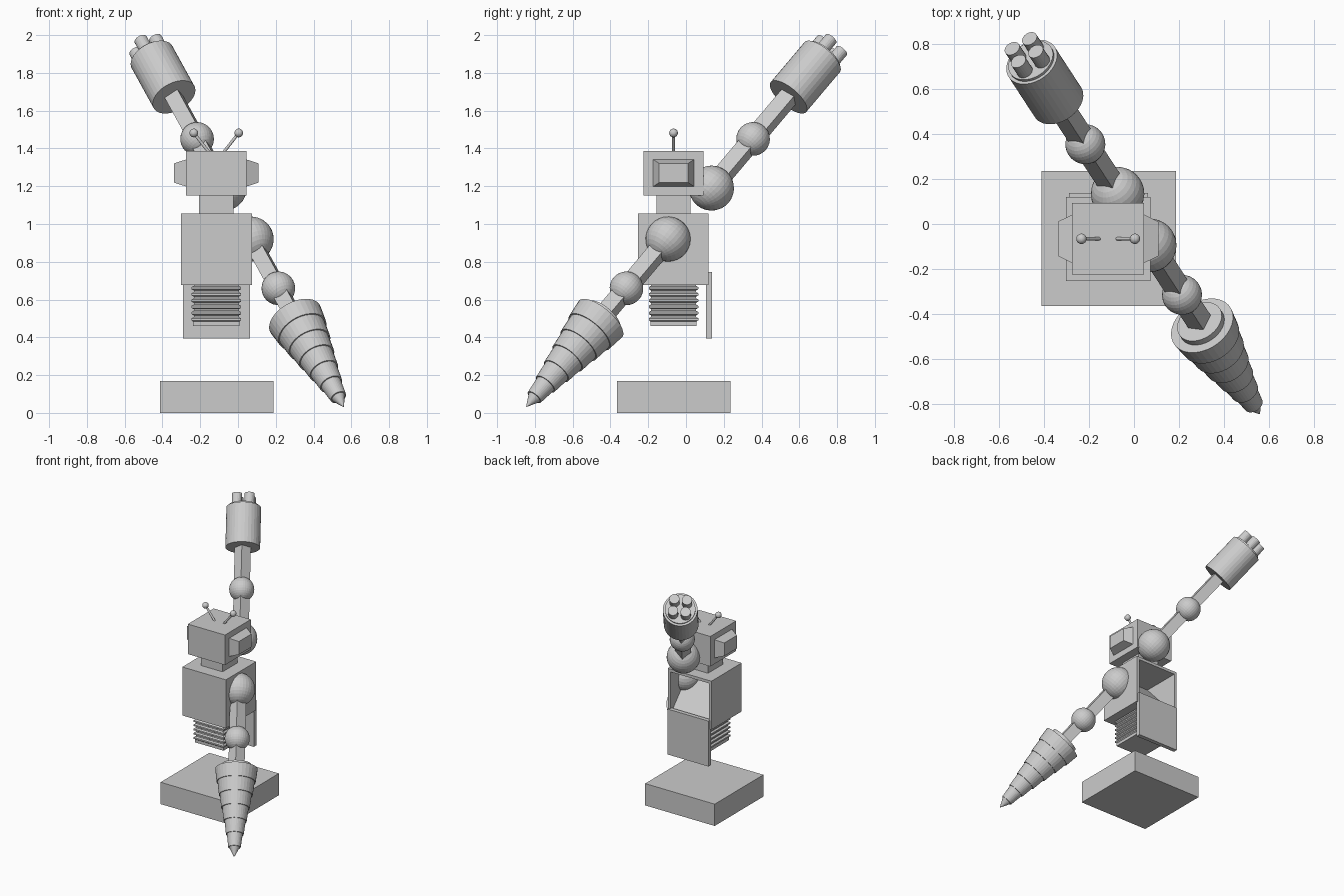
import bpy, bmesh, math
from mathutils import Vector, Matrix

if "Cube" in bpy.data.objects:
    bpy.data.objects.remove(bpy.data.objects["Cube"])

grey = bpy.data.materials.new("plain_grey")
grey.diffuse_color = (0.6, 0.6, 0.6, 1)
grey.use_nodes = True
grey.node_tree.nodes["Principled BSDF"].inputs["Base Color"].default_value = grey.diffuse_color
CX, CY = -0.115, -0.066          # body axis


def finish(name, bm, matrix=None):
    bmesh.ops.recalc_face_normals(bm, faces=bm.faces)
    me = bpy.data.meshes.new(name)
    bm.to_mesh(me)
    bm.free()
    me.materials.append(grey)
    ob = bpy.data.objects.new(name, me)
    if matrix:
        ob.matrix_world = matrix
    bpy.context.collection.objects.link(ob)
    return ob


def loft(name, rings, sides, matrix, turn=0.0):
    """Stack of regular polygons (radius, height) closed by caps."""
    bm = bmesh.new()
    prev = None
    for r, h in rings:
        ring = [bm.verts.new((r * math.cos(turn + 2 * math.pi * i / sides),
                              r * math.sin(turn + 2 * math.pi * i / sides), h))
                for i in range(sides)]
        if prev:
            for i in range(sides):
                j = (i + 1) % sides
                bm.faces.new((prev[i], prev[j], ring[j], ring[i]))
        else:
            bm.faces.new(ring[::-1])
        prev = ring
    bm.faces.new(prev)
    return finish(name, bm, matrix)


def frustum_box(name, lo, hi, inset_y=0, inset_z=0, side=1):
    """Box whose face on the given x side may be smaller."""
    bm = bmesh.new()
    bmesh.ops.create_cube(bm, size=1)
    lo, hi = Vector(lo), Vector(hi)
    for v in bm.verts:
        outer = v.co.x * side > 0
        s = v.co.copy()
        v.co = Vector([(lo[k] + hi[k]) / 2 + s[k] * (hi[k] - lo[k]) for k in range(3)])
        if outer:
            v.co.y -= math.copysign(inset_y, s.y)
            v.co.z -= math.copysign(inset_z, s.z)
    return finish(name, bm)


def ball(name, centre, r, basis=Matrix()):
    bm = bmesh.new()
    bmesh.ops.create_uvsphere(bm, u_segments=32, v_segments=16, radius=r)
    return finish(name, bm, Matrix.Translation(centre) @ basis)


def prism(bm, profile, x0, x1):
    """Extrude a (y, z) outline along x."""
    a = [bm.verts.new((x0, y, z)) for y, z in profile]
    b = [bm.verts.new((x1, y, z)) for y, z in profile]
    n = len(profile)
    bm.faces.new(a)
    bm.faces.new(b[::-1])
    for i in range(n):
        j = (i + 1) % n
        bm.faces.new((a[i], b[i], b[j], a[j]))


# Base slab
frustum_box("base", (-0.412, -0.365, 0), (0.188, 0.235, 0.17))

# Ribbed square waist
rings = [(0.122, 0.46), (0.122, 0.483)]
for i in range(6):
    z = 0.483 + i * 0.033
    rings += [(0.131, z + 0.007), (0.131, z + 0.018), (0.119, z + 0.025), (0.119, z + 0.033)]
loft("ribbed_waist", [(r * math.sqrt(2), z) for r, z in rings], 4,
     Matrix.Translation((CX, CY, 0)), math.pi / 4)

# Torso, open at the back with a sloped inner floor
bm = bmesh.new()
y0, y1, z0, z1, w = -0.253, 0.12, 0.677, 1.055, 0.022
prism(bm, [(y0, z0), (y1, z0), (y1, z0 + w), (y0 + 0.07, z1 - w),
           (y1, z1 - w), (y1, z1), (y0, z1)], -0.303 + w, 0.073 - w)
for x in (-0.303, 0.073 - w):
    prism(bm, [(y0, z0), (y1, z0), (y1, z1), (y0, z1)], x, x + w)
finish("torso", bm)
frustum_box("back_hatch", (-0.29, 0.105, 0.393), (0.063, 0.137, 0.747))

# Neck and head
frustum_box("neck", (CX - 0.092, CY - 0.091, 1.05), (CX + 0.092, CY + 0.091, 1.155))
frustum_box("head", (CX - 0.16, CY - 0.159, 1.152), (CX + 0.16, CY + 0.159, 1.386))
for side, label in ((-1, "left"), (1, "right")):
    xs = sorted((CX + side * 0.155, CX + side * 0.223))
    frustum_box(label + "_ear", (xs[0], CY - 0.11, 1.197), (xs[1], CY + 0.11, 1.343),
                0.033, 0.022, side)
    # Antenna stem and ball
    foot = Vector((CX + side * 0.035, CY, 1.375))
    tip = Vector((CX + side * 0.119, CY, 1.482))
    axis = tip - foot
    m = Matrix.Translation(foot) @ axis.to_track_quat('Z', 'Y').to_matrix().to_4x4()
    loft(label + "_antenna_stem", [(0.008, 0), (0.008, axis.length)], 12, m)
    ball(label + "_antenna_ball", tip, 0.023)

# Shared arm frame: local z runs along the raised arm
d = Vector((-0.388, 0.595, 0.704)).normalized()
u = Vector((-d.y, d.x, 0)).normalized() * -1
v = d.cross(u)
roll = math.radians(50)
ax = u * math.cos(roll) - v * math.sin(roll)
ay = d.cross(ax)


def arm_frame(origin, sign):
    cols = (ax, ay * sign, d * sign)
    basis = Matrix([[c[k] for c in cols] for k in range(3)]).to_4x4()
    return Matrix.Translation(origin) @ basis, basis


def arm(label, origin, sign, end):
    m, basis = arm_frame(origin, sign)
    loft(label + "_arm_bar", [(0.0575, 0), (0.0575, end)], 4, m, math.pi / 4)
    ball(label + "_shoulder", origin, 0.119, basis)
    ball(label + "_elbow", m @ Vector((0, 0, 0.37)), 0.089, basis)
    return m


# Raised arm with a drum and four barrels
m = arm("raised", (-0.073, 0.135, 1.19), 1, 0.72)
loft("barrel_drum", [(0.123, 0.685), (0.123, 0.985), (0.108, 0.985), (0.108, 0.998)], 32, m)
for i in range(4):
    a = i * math.pi / 2
    off = Matrix.Translation((0.063 * math.cos(a), 0.063 * math.sin(a), 0))
    loft("barrel_%d" % (i + 1), [(0.036, 0.98), (0.036, 1.075)], 20, m @ off)

# Lowered arm with a stepped drill
m = arm("lowered", (0.07, -0.095, 0.92), -1, 0.64)
rings = [(0.108, 0.57), (0.108, 0.6)]
n, start, stop = 6, 0.6, 1.19
for i in range(n):
    t0, t1 = i / n, (i + 1) / n
    rings += [(0.15 - 0.113 * t0, start + (stop - start) * t0),
              (0.157 - 0.113 * t1, start + (stop - start) * t1)]
rings += [(0.037, stop), (0.002, 1.26)]
loft("drill", rings, 32, m)
